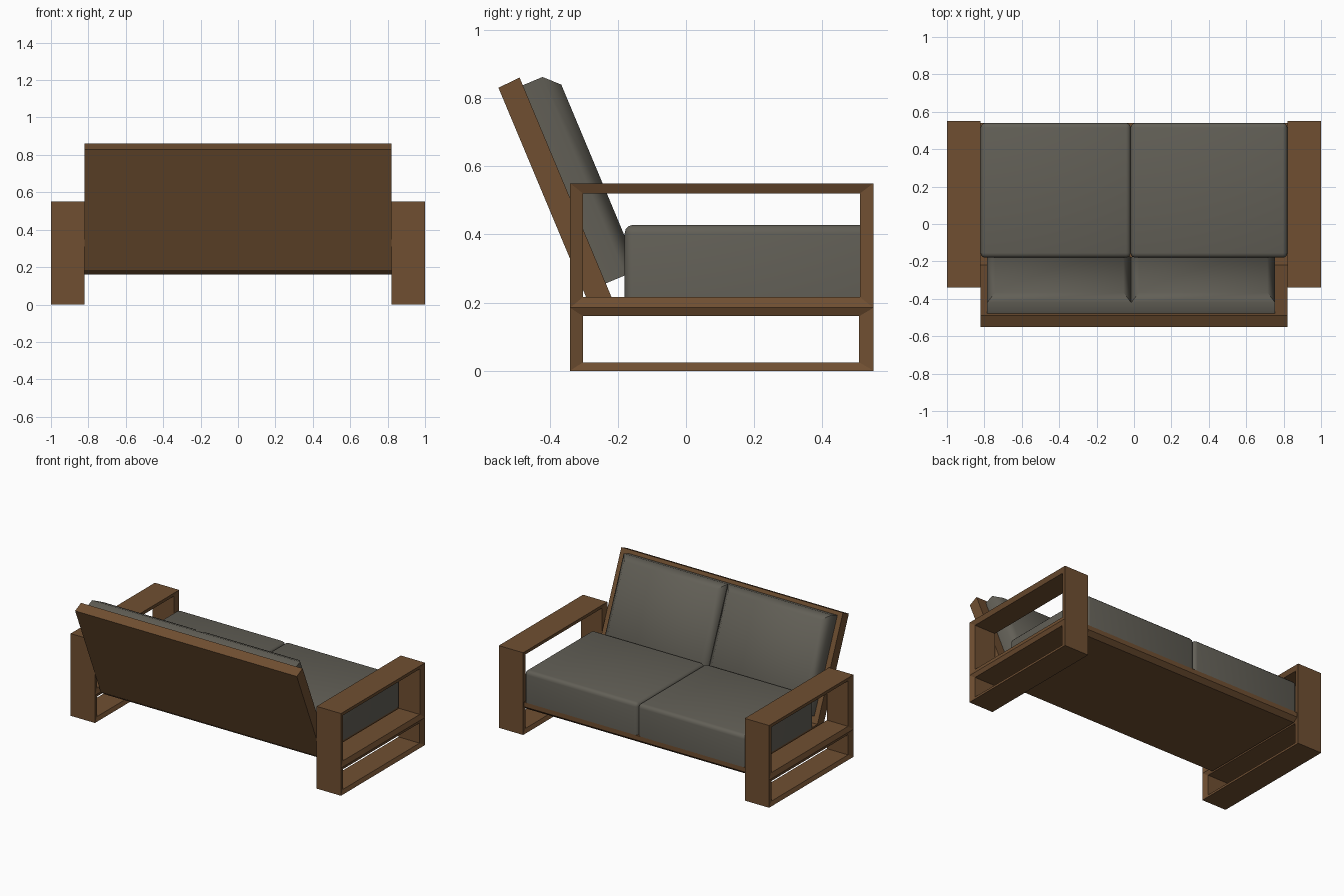
import bpy, bmesh, math
from mathutils import Matrix, Vector

if "Cube" in bpy.data.objects:
    bpy.data.objects.remove(bpy.data.objects["Cube"])


def material(name, rgb):
    m = bpy.data.materials.new(name)
    m.diffuse_color = (*rgb, 1)
    m.use_nodes = True
    m.node_tree.nodes["Principled BSDF"].inputs["Base Color"].default_value = m.diffuse_color
    return m


WOOD = material("brown wood", (0.16, 0.078, 0.031))
FABRIC = material("grey fabric", (0.122, 0.115, 0.094))


def finish(name, bm, mat, smooth=False):
    bmesh.ops.recalc_face_normals(bm, faces=bm.faces)
    me = bpy.data.meshes.new(name)
    bm.to_mesh(me)
    bm.free()
    me.materials.append(mat)
    ob = bpy.data.objects.new(name, me)
    bpy.context.collection.objects.link(ob)
    if smooth:
        bpy.context.view_layer.objects.active = ob
        ob.select_set(True)
        bpy.ops.object.shade_smooth_by_angle(angle=math.radians(50))
        ob.select_set(False)
    return ob


def profile(name, pts, x0, x1, mat):
    """Extrude a y-z outline along x."""
    bm = bmesh.new()
    f = bm.faces.new([bm.verts.new((x0, y, z)) for y, z in pts])
    r = bmesh.ops.extrude_face_region(bm, geom=[f])
    bmesh.ops.translate(bm, vec=(x1 - x0, 0, 0),
                        verts=[v for v in r["geom"] if isinstance(v, bmesh.types.BMVert)])
    return finish(name, bm, mat)


def ring(name, x0, x1, outer, inner, slope):
    """Mitred rectangular frame whose side faces slope in to the opening."""
    def rect(bm, x, r):
        y0, y1, z0, z1 = r
        return [bm.verts.new((x, y, z)) for y, z in ((y0, z0), (y1, z0), (y1, z1), (y0, z1))]
    bm = bmesh.new()
    loops = [rect(bm, x0, outer), rect(bm, x1, outer),
             rect(bm, x1 - slope, inner), rect(bm, x0 + slope, inner)]
    for k in range(4):
        a, b = loops[k], loops[(k + 1) % 4]
        for i in range(4):
            j = (i + 1) % 4
            bm.faces.new((a[i], a[j], b[j], b[i]))
    return finish(name, bm, WOOD)


def cushion(name, size, mat4, offset, segs):
    """Box from the local origin up, with softened top and vertical edges."""
    bm = bmesh.new()
    bmesh.ops.create_cube(bm, size=1)
    for v in bm.verts:
        v.co = Vector((v.co.x * size[0], v.co.y * size[1], (v.co.z + 0.5) * size[2]))
    edges = [e for e in bm.edges if max(v.co.z for v in e.verts) > size[2] * 0.9
             and (min(v.co.z for v in e.verts) > size[2] * 0.9 or segs > 1)]
    bmesh.ops.bevel(bm, geom=edges, offset=offset, segments=segs, profile=0.5, affect='EDGES')
    bm.transform(mat4)
    return finish(name, bm, FABRIC, True)


# arm frames, an upper and a lower opening on each side
for side, (x0, x1) in (("left", (-1.0, -0.82)), ("right", (0.82, 1.0))):
    ring(f"{side}_arm_frame", x0, x1, (-0.34, 0.55, 0.185, 0.55),
         (-0.302, 0.51, 0.216, 0.52), 0.012)
    ring(f"{side}_base_frame", x0, x1, (-0.34, 0.55, 0.0, 0.185),
         (-0.302, 0.508, 0.025, 0.16), 0.012)

# seat board
profile("seat_board", [(-0.28, 0.185), (-0.25, 0.16), (0.51, 0.16), (0.54, 0.185),
                       (0.54, 0.216), (-0.22, 0.216)], -0.82, 0.82, WOOD)

# leaning back board
profile("back_board", [(-0.55, 0.83), (-0.488, 0.86), (-0.218, 0.215), (-0.28, 0.185)],
        -0.82, 0.82, WOOD)

# seat cushions, meeting slightly off centre
for name, a, b in (("left", -0.82, -0.018), ("right", -0.018, 0.82)):
    cushion(f"{name}_seat_cushion", (b - a, 0.72, 0.213),
            Matrix.Translation(((a + b) / 2, 0.18, 0.215)), 0.025, 3)

# back cushions lying on the back board
tilt = math.atan(0.4186)
u = Vector((0, -math.sin(tilt), math.cos(tilt)))
n = Vector((0, math.cos(tilt), math.sin(tilt)))
mid = Vector((0, -0.359, 0.546))
for name, a, b in (("left", -0.785, -0.015), ("right", -0.015, 0.755)):
    m = Matrix(((-1, 0, 0), u.yzx, n.yzx)).to_4x4()
    m = Matrix(((-1, 0, 0, (a + b) / 2), (0, u.y, n.y, mid.y), (0, u.z, n.z, mid.z), (0, 0, 0, 1)))
    cushion(f"{name}_back_cushion", (b - a, 0.63, 0.107), m, 0.042, 1)
